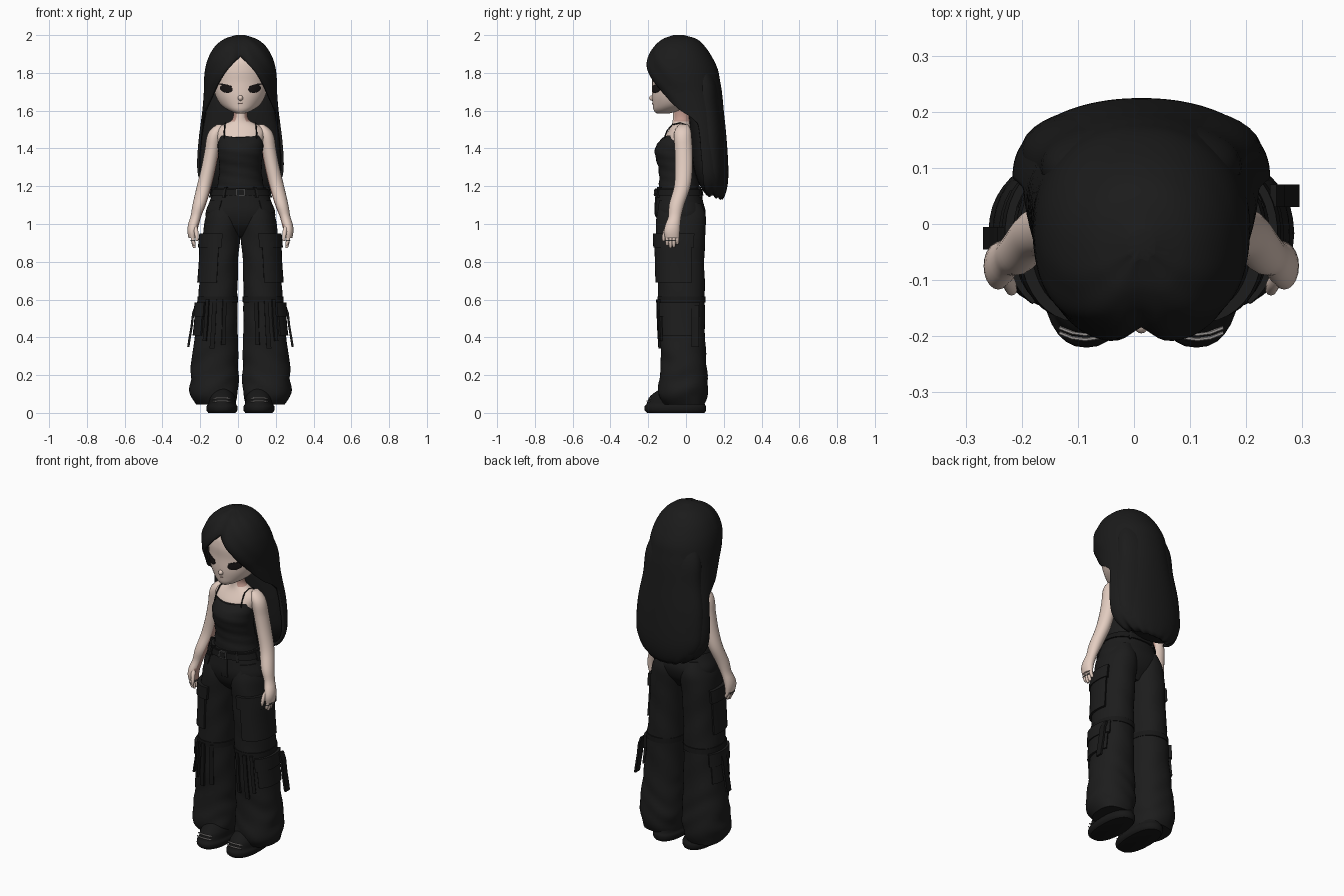
import bpy, bmesh, math
from mathutils import Vector

if "Cube" in bpy.data.objects:
    bpy.data.objects.remove(bpy.data.objects["Cube"])

CX = 0.013  # body centre line


def material(name, rgb):
    m = bpy.data.materials.new(name)
    m.diffuse_color = (*rgb, 1)
    m.use_nodes = True
    m.node_tree.nodes["Principled BSDF"].inputs["Base Color"].default_value = m.diffuse_color
    return m


SKIN = material("skin", (0.77, 0.61, 0.53))
BLUSH = material("skin_blush", (0.52, 0.31, 0.26))
HAIR = material("hair_black", (0.011, 0.011, 0.011))
CLOTH = material("cloth_black", (0.012, 0.012, 0.012))
TRIM = material("trim_black", (0.009, 0.009, 0.009))
EYE = material("eye_black", (0.009, 0.007, 0.007))
LIP = material("lip_pink", (0.55, 0.37, 0.32))
METAL = material("dark_metal", (0.05, 0.05, 0.05))
LACE = material("lace_grey", (0.33, 0.31, 0.3))


def finish(name, bm, mat):
    bmesh.ops.recalc_face_normals(bm, faces=bm.faces)
    me = bpy.data.meshes.new(name)
    bm.to_mesh(me)
    bm.free()
    me.materials.append(mat)
    ob = bpy.data.objects.new(name, me)
    bpy.context.collection.objects.link(ob)
    return ob


def recolour(ob, mat, rule):
    """Gives a second colour to the faces that satisfy a rule on centre and normal."""
    ob.data.materials.append(mat)
    for f in ob.data.polygons:
        if rule(f.center, f.normal):
            f.material_index = 1


def skin(name, rings, mat, closed=True):
    """Joins rings of points into a surface, capped when closed."""
    bm = bmesh.new()
    vs = [[bm.verts.new(p) for p in r] for r in rings]
    n = len(vs[0])
    for a, b in zip(vs, vs[1:]):
        for i in range(n if closed else n - 1):
            j = (i + 1) % n
            bm.faces.new((a[i], a[j], b[j], b[i]))
    if closed:
        bm.faces.new(vs[0])
        bm.faces.new(vs[-1])
    else:
        bmesh.ops.remove_doubles(bm, verts=bm.verts, dist=0.0005)
    return finish(name, bm, mat)


def sample(t, z):
    """Smooth interpolation of a table whose first column is height."""
    z = min(max(z, t[0][0]), t[-1][0])
    i = next(k for k in range(len(t) - 1) if z <= t[k + 1][0])
    h = t[i + 1][0] - t[i][0]
    u = (z - t[i][0]) / h

    def slope(k, c):
        a, b = t[max(k - 1, 0)], t[min(k + 1, len(t) - 1)]
        return (b[c] - a[c]) / (b[0] - a[0]) * h
    return [(2*u**3 - 3*u*u + 1) * t[i][c] + (u**3 - 2*u*u + u) * slope(i, c)
            + (3*u*u - 2*u**3) * t[i + 1][c] + (u**3 - u*u) * slope(i + 1, c)
            for c in range(1, len(t[0]))]


def spow(v, p):
    return math.copysign(abs(v) ** p, v)


def point(t, a, z, s=1, off=0.0, p=1.0):
    """Point at angle a (0 is front, 90 degrees is outward) of a table (z, x, rx, front, back)."""
    ox, rx, yf, yb = sample(t, z)
    return Vector((CX + s * (ox + (rx + off) * spow(math.sin(a), p)),
                   (yf + yb) / 2 - ((yb - yf) / 2 + off) * spow(math.cos(a), p), z))


def loft(name, t, mat, s=1, n=32, rows=20, p=1.0, warp=None):
    rings = []
    for k in range(rows + 1):
        z = t[0][0] + (t[-1][0] - t[0][0]) * k / rows
        ang = [2 * math.pi * i / n for i in range(n)]
        rings.append([point(t, a, z, s, warp(a, z) if warp else 0, p) for a in ang])
    return skin(name, rings, mat)


def panel(name, t, s, a0, a1, z0, z1, off, mat, p=1.0):
    """Raised cloth plate that follows the surface of a loft."""
    a0, a1 = math.radians(a0), math.radians(a1)
    n = max(2, int(abs(a1 - a0) / 0.15))
    ang = [a0 + (a1 - a0) * i / n for i in range(n + 1)]
    rings = []
    for k in range(7):
        z = z0 + (z1 - z0) * k / 6
        rings.append([point(t, a, z, s, off, p) for a in ang]
                     + [point(t, a, z, s, -0.008, p) for a in reversed(ang)])
    return skin(name, rings, mat)


def tube(name, pts, r, mat, n=8):
    pts = [Vector(q) for q in pts]
    rings = []
    for i, q in enumerate(pts):
        rot = (pts[min(i + 1, len(pts) - 1)] - pts[max(i - 1, 0)]).to_track_quat('Z', 'Y')
        rings.append([q + rot @ Vector((r * math.cos(k * 2 * math.pi / n), r * math.sin(k * 2 * math.pi / n), 0))
                      for k in range(n)])
    return skin(name, rings, mat)


def ball(name, loc, size, mat):
    bm = bmesh.new()
    bmesh.ops.create_uvsphere(bm, u_segments=16, v_segments=10, radius=1)
    for v in bm.verts:
        v.co = Vector(v.co[i] * size[i] + loc[i] for i in range(3))
    return finish(name, bm, mat)


# Head, neck and shoulders
head = [(1.585, 0, .022, -.156, -.09), (1.60, 0, .06, -.17, -.03), (1.63, 0, .103, -.176, .05),
        (1.68, 0, .133, -.181, .08), (1.75, 0, .15, -.18, .1), (1.82, 0, .148, -.182, .1),
        (1.88, 0, .125, -.165, .09), (1.93, 0, .07, -.1, .05)]
loft("head", head, SKIN, rows=32)
neck = loft("neck_and_shoulders", [(1.38, 0, .10, -.13, .02), (1.46, 0, .125, -.112, .03), (1.50, 0, .125, -.09, .03),
     (1.525, 0, .095, -.076, .027), (1.55, 0, .045, -.07, .022), (1.63, 0, .038, -.068, .025)], SKIN)
recolour(neck, BLUSH, lambda c, n: c.z > 1.545 and n.y > -.75)
ball("nose", (CX, -.177, 1.667), (.014, .018, .015), SKIN)
ball("mouth", (CX, -.172, 1.638), (.015, .007, .005), LIP)


def face_plate(name, s, ox, z0, w, h, tilt, mat):
    rings = []
    for k, off in ((.05, .005), (.4, .005), (.7, .0045), (.95, .004), (1, .003), (1, -.004)):
        ring = []
        for i in range(20):
            a = i * math.pi / 10
            u, v = k * w * math.cos(a), k * h * math.sin(a)
            x, z = ox + u - v * tilt, z0 + v + u * tilt
            _, rx, yf, yb = sample(head, z)
            y = (yf + yb) / 2 - (yb - yf) / 2 * math.sqrt(max(0, 1 - (x / rx) ** 2))
            ring.append((CX + s * x, y - off, z))
        rings.append(ring)
    skin(name, rings, mat)


# Hair: one long shell parted over the face, with a solid core behind
shell = [(1.13, 0, .125, .03, .195), (1.16, 0, .175, .0, .21), (1.22, 0, .213, -.03, .222), (1.3, 0, .229, -.045, .224),
         (1.45, 0, .221, -.075, .215), (1.6, 0, .202, -.13, .2), (1.7, 0, .194, -.172, .19), (1.76, 0, .193, -.2, .18),
         (1.82, 0, .187, -.213, .168), (1.88, 0, .17, -.205, .14), (1.94, 0, .135, -.175, .1),
         (1.98, 0, .085, -.125, .055), (2.0, 0, .025, -.065, -.01)]
opening = [(1.13, 88), (1.4, 90), (1.53, 94), (1.57, 84), (1.61, 66), (1.66, 52), (1.71, 41), (1.8, 22),
           (1.86, 7), (1.885, 0), (2.01, 0)]


def hair_open(z):
    for (z0, a0), (z1, a1) in zip(opening, opening[1:]):
        if z <= z1:
            return math.radians(a0 + (a1 - a0) * (z - z0) / (z1 - z0))
    return 0


rows = []
for k in range(66):
    z = 1.13 + 0.87 * math.sin(k / 65 * math.pi / 2)
    a0 = hair_open(z)
    row = []
    for i in range(81):
        a = a0 + (2 * math.pi - 2 * a0) * i / 80
        d = min(a, 2 * math.pi - a)
        groove = -0.018 * math.exp(-(d / 0.13) ** 2) * min(1, (2.0 - z) / .06)
        strand = 0.003 * math.sin(d * 9 + z * 40) * max(0, math.cos(d))
        q = point(shell, a, z, 1, groove + strand, 0.87 if math.cos(d) > 0 else 0.95)
        if z < 1.25:  # strand tips rise and split at the sides
            q.z += (1.25 - z) / .12 * (.02 * math.sin(d) ** 4 + .007 * math.sin(d * 14) * abs(math.sin(d)))
        row.append(q)
    rows.append(row)
rows.append([Vector((CX, -.04, 2.0))] * 81)
cap = skin("hair_shell", rows, HAIR, closed=False)
thick = cap.modifiers.new("thickness", 'SOLIDIFY')
thick.thickness = 0.014
thick.offset = -1
loft("hair_core", [(1.15, 0, .10, .11, .185), (1.19, 0, .17, .08, .205), (1.25, 0, .205, .055, .214),
     (1.3, 0, .215, .04, .215), (1.45, 0, .21, .025, .207), (1.6, 0, .185, .015, .19),
     (1.75, 0, .17, .02, .168), (1.9, 0, .11, .0, .105)], HAIR, n=40, rows=24, p=.9)

# Camisole top
tank = [(1.17, 0, .13, -.145, .08), (1.25, 0, .115, -.142, .06), (1.3, 0, .112, -.147, .045),
        (1.38, 0, .119, -.166, .035), (1.43, 0, .119, -.152, .035), (1.468, 0, .112, -.124, .036)]
cami = loft("camisole", tank, CLOTH, warp=lambda a, z: .002 * math.sin(z * 110 + a * 2))
for v in cami.data.vertices:  # dipped neckline
    if v.co.z > 1.43 and v.co.y < 0:
        v.co.z -= .01 * (1 - min(1, abs(v.co.x - CX) / .08) ** 2)

# Trouser hips and belt
hips = [(.93, 0, .09, -.08, .04), (.96, 0, .13, -.115, .06), (1.0, 0, .172, -.145, .088), (1.06, 0, .184, -.162, .104),
        (1.12, 0, .163, -.16, .09), (1.19, 0, .138, -.153, .078)]
loft("trouser_hips", hips, CLOTH, p=.9)
panel("belt", hips, 1, 0, 359.9, 1.15, 1.185, .008, TRIM, .9)
panel("belt_buckle", hips, 1, -7, 7, 1.147, 1.188, .012, METAL, .9)
panel("buckle_centre", hips, 1, -5, 5, 1.153, 1.182, .014, TRIM, .9)
panel("fly", hips, 1, -2, 8, 1.04, 1.148, .005, CLOTH, .9)

leg = [(.045, .136, .1, -.12, .1), (.08, .139, .12, -.145, .112), (.13, .139, .128, -.148, .116),
       (.2, .138, .127, -.137, .113), (.3, .134, .122, -.134, .106), (.45, .126, .111, -.142, .1),
       (.6, .12, .104, -.147, .1), (.8, .11, .098, -.152, .097), (.9, .104, .1, -.155, .1), (.98, .097, .097, -.158, .105),
       (1.04, .092, .09, -.157, .104), (1.11, .08, .07, -.14, .08)]


def folds(a, z):
    k = max(0, min(1, (.42 - z) / .3))
    return (.006 * k * math.sin(z * 52 + 2.2 * math.sin(a * 2) + a) * (.6 + .4 * math.sin(a * 3 + z * 20))
            + .0015 * math.sin(z * 34 + a * 3))


arm = [(.925, .253, .021, -.11, -.036), (.96, .255, .026, -.117, -.033), (1.0, .248, .029, -.108, -.03),
       (1.04, .236, .028, -.093, -.025), (1.1, .219, .035, -.09, -.01), (1.2, .192, .039, -.063, .024),
       (1.3, .168, .039, -.058, .035), (1.4, .149, .039, -.06, .034), (1.46, .139, .04, -.064, .03),
       (1.5, .125, .035, -.058, .025), (1.527, .11, .014, -.035, .01)]
shoe = [(0, .098, .072, -.205, .098), (.012, .098, .081, -.218, .105), (.035, .098, .082, -.219, .106),
        (.045, .098, .075, -.21, .1), (.085, .098, .07, -.192, .09), (.115, .098, .055, -.155, .08), (.14, .098, .03, -.11, .06)]

for s, side in ((-1, "left"), (1, "right")):
    # Face details
    face_plate(side + "_eye", s, .075, 1.716, .034, .021, .2, EYE)
    face_plate(side + "_upper_lash", s, .081, 1.735, .037, .005, .24, EYE)
    # Arm, fingers and rings
    limb = loft(side + "_arm", arm, SKIN, s, n=20, rows=32)
    recolour(limb, BLUSH, lambda c, n: n.x * s < -.8 and c.z < 1.4)
    for f, low in enumerate((.885, .872, .876, .892)):
        y = -.1 + f * .018
        loft(f"{side}_finger_{f + 1}", [(low, .244, .005, y - .005, y + .005), (low + .01, .246, .009, y - .009, y + .009),
             (.915, .252, .01, y - .01, y + .01), (.95, .254, .01, y - .01, y + .01)], SKIN, s, n=10, rows=8)
        if f < 3:
            loft(f"{side}_finger_ring_{f + 1}", [(.91, .251, .012, y - .011, y + .011),
                 (.916, .252, .012, y - .011, y + .011)], METAL, s, n=12, rows=1)
    loft(side + "_thumb", [(.91, .23, .006, -.125, -.112), (.93, .231, .01, -.128, -.106), (.97, .236, .012, -.118, -.092),
         (1.0, .244, .01, -.1, -.075)], SKIN, s, n=10, rows=8)
    # Camisole shoulder strap
    tube(side + "_shoulder_strap", [(CX + s * x, y, z) for x, y, z in
         ((.087, -.115, 1.455), (.085, -.1, 1.495), (.082, -.072, 1.526), (.08, -.03, 1.535), (.08, .01, 1.522), (.085, .036, 1.45))],
         .0035, CLOTH)
    # Trouser leg with cargo pockets, flaps and bands
    loft(side + "_trouser_leg", leg, CLOTH, s, n=40, rows=56, p=.9, warp=folds)
    for part, a0, a1, z0, z1, off, mat in (
            ("thigh_pocket", 4, 112, .69, .91, .013, CLOTH), ("thigh_flap", -2, 116, .875, .95, .019, CLOTH),
            ("knee_band", 0, 359.9, .585, .615, .004, TRIM), ("shin_pocket", 40, 125, .41, .56, .012, CLOTH),
            ("shin_flap", 34, 131, .51, .585, .018, CLOTH), ("strap_a", -22, -12, .36, .6, .009, TRIM),
            ("strap_b", 2, 12, .34, .6, .011, TRIM), ("strap_c", 22, 31, .38, .6, .013, TRIM)):
        panel(f"{side}_{part}", leg, s, a0, a1, z0, z1, off, mat, .9)
    panel(side + "_hip_pocket", hips, s, 35, 75, 1.06, 1.125, .005, CLOTH, .9)
    for n, a in enumerate((28, 80, 150)):
        panel(f"{side}_belt_loop_{n + 1}", hips, s, a, a + 5, 1.14, 1.195, .013, CLOTH, .9)
    # Loose hanging strap
    yc = -.025 if s < 0 else .05
    skin(side + "_hanging_strap", [[(CX + s * (x + dx), yc + dy, z) for dx, dy in
         ((-.006, -.02), (.006, -.02), (.006, .02), (-.006, .02))]
         for x, z in ((.235, .57), (.25, .53), (.258, .46), (.27, .39), (.276, .35))], TRIM)
    # Shoe with sole and laces
    loft(side + "_shoe", shoe, TRIM, s, rows=24, p=.85)
    for n, (y, z) in enumerate(((-.206, .063), (-.197, .079))):
        tube(f"{side}_lace_{n + 1}", [(CX + s * (.1 + u * .046), y + .012 * u * u, z - .003 * u * u)
             for u in (-1, -.5, 0, .5, 1)], .0035, LACE, 6)

# Smooth shading with sharp edges kept
for ob in bpy.context.scene.objects:
    ob.select_set(True)
    bpy.context.view_layer.objects.active = ob
bpy.ops.object.shade_smooth_by_angle(angle=math.radians(42))
